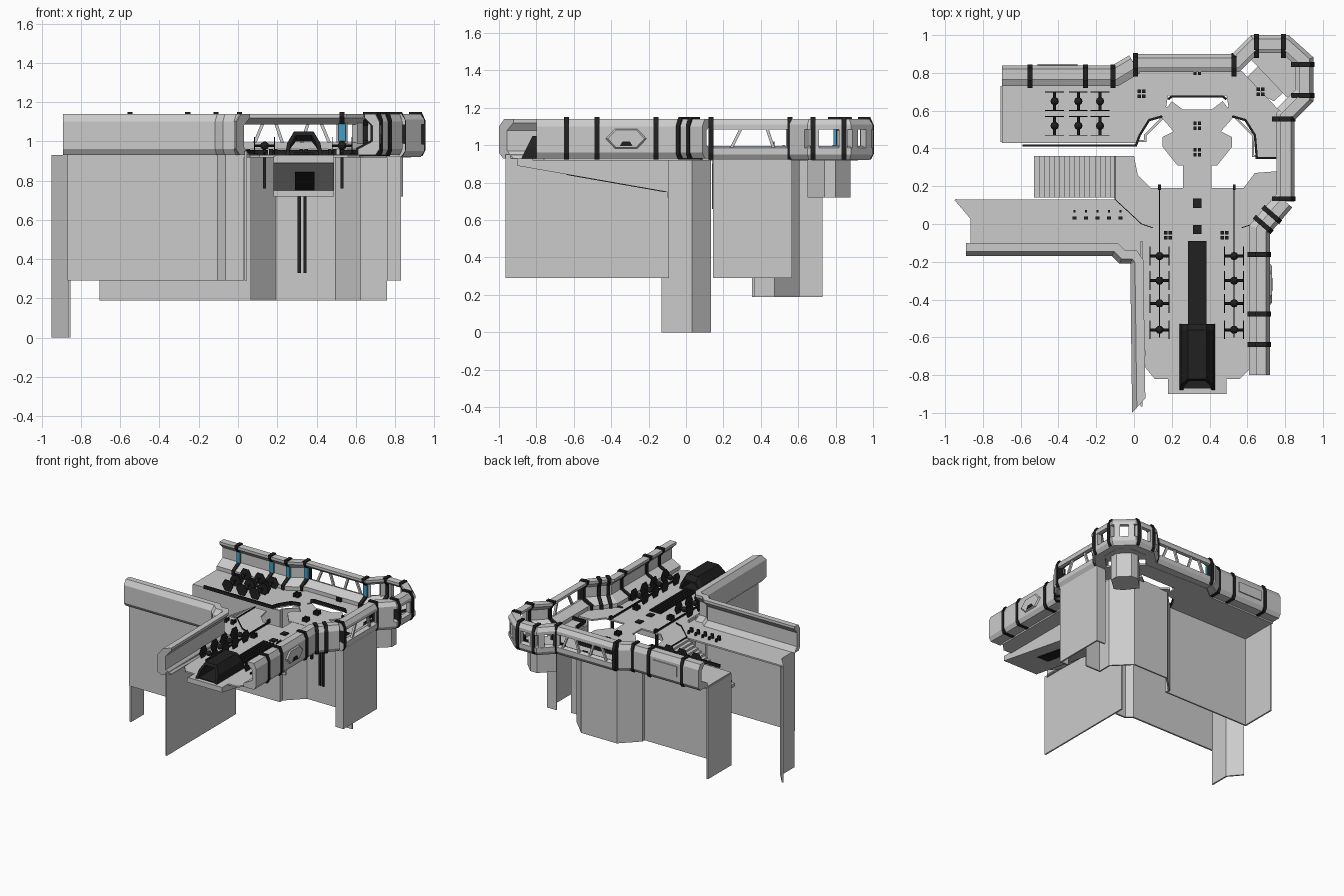
import bpy, bmesh, math
from mathutils import Vector, Matrix

if "Cube" in bpy.data.objects:
    bpy.data.objects.remove(bpy.data.objects["Cube"])

def mat(name, c):
    m = bpy.data.materials.new(name)
    m.diffuse_color = (*c, 1)
    m.use_nodes = True
    m.node_tree.nodes["Principled BSDF"].inputs["Base Color"].default_value = m.diffuse_color
    return m
BLACK = mat("black", (0.015, 0.015, 0.015))
BLUE = mat("blue", (0.05, 0.35, 0.55))

def finish(name, bm, m=None):
    bmesh.ops.recalc_face_normals(bm, faces=bm.faces[:])
    me = bpy.data.meshes.new(name)
    bm.to_mesh(me)
    bm.free()
    if m:
        me.materials.append(m)
    ob = bpy.data.objects.new(name, me)
    bpy.context.collection.objects.link(ob)
    return ob

def loft(name, rings, m=None):
    bm = bmesh.new()
    R = [[bm.verts.new(p) for p in r] for r in rings]
    n = len(R[0])
    for a, b in zip(R, R[1:]):
        for i in range(n):
            bm.faces.new((a[i], a[(i + 1) % n], b[(i + 1) % n], b[i]))
    bm.faces.new(R[0])
    bm.faces.new(R[-1])
    return finish(name, bm, m)

def prism(name, pts, z0, z1, m=None):
    return loft(name, [[(x, y, z) for x, y in pts] for z in (z0, z1)], m)

def box(name, x0, x1, y0, y1, z0, z1, m=None):
    return prism(name, [(x0, y0), (x1, y0), (x1, y1), (x0, y1)], z0, z1, m)

def sweep(name, path, prof, m=None):
    """Mitred sweep; the profile is (outward offset, z), outward = right of travel."""
    P = [Vector(p) for p in path]
    dirs = [(b - a).normalized() for a, b in zip(P, P[1:])]
    nrm = [Vector((d.y, -d.x)) for d in dirs]
    rings = []
    for i, p in enumerate(P):
        a, b = nrm[max(i - 1, 0)], nrm[min(i, len(nrm) - 1)]
        k = (a + b) / (1 + a.dot(b))
        rings.append([(p.x + k.x * u, p.y + k.y * u, z) for u, z in prof])
    return loft(name, rings, m)

def rect(u0, u1, z0, z1):
    return [(u0, z0), (u1, z0), (u1, z1), (u0, z1)]

def beam(name, p, q, w, m=None):
    p, q = Vector(p), Vector(q)
    bm = bmesh.new()
    M = Matrix.Translation((p + q) / 2) @ (q - p).to_track_quat('Z', 'Y').to_matrix().to_4x4()
    bmesh.ops.create_cube(bm, size=1, matrix=M @ Matrix.Diagonal((w, w, (q - p).length, 1)))
    return finish(name, bm, m)

# decks
prism("front_deck", [(-.1, .36), (0, .36), (.02, .26), (.09, .19), (.26, .19), (.26, .31), (.41, .31), (.41, .19),
      (.58, .19), (.64, .27), (.77, .28), (.77, .16), (.64, .02), (.62, -.02), (.62, -.76), (.56, -.82), (.49, -.82),
      (.49, -.9), (.19, -.9), (.19, -.82), (.11, -.82), (.06, -.76), (.04, -.18), (-.1, -.13)], .918, .93)
prism("walkway_deck", [(-.95, .13), (-.1, .13), (-.1, -.13), (-.86, -.13), (-.86, .03)], .918, .93)
prism("rear_deck", [(-.7, .43), (.01, .43), (.03, .47), (.08, .55), (.2, .58), (.17, .62), (.18, .68), (.49, .68),
      (.5, .62), (.47, .58), (.59, .55), (.64, .47), (.65, .35), (.77, .35), (.77, .6), (.57, .81), (.1, .83),
      (0, .83), (-.1, .75), (-.7, .75)], .918, .93)
prism("centre_platform", [(.15, .41), (.23, .31), (.44, .31), (.52, .41), (.52, .46), (.46, .49), (.53, .57), (.47, .65),
      (.41, .605), (.26, .605), (.2, .65), (.14, .57), (.21, .49), (.15, .46)], .918, .932)
prism("corner_floor", [(.62, .87), (.66, .92), (.8, .92), (.88, .84), (.88, .7), (.81, .67)], .918, .93)

# stairs
n, prof = 16, []
for i in range(n):
    x, z = -.1 - .43 * i / n, .93 - .26 * i / n
    prof += [(x, z), (x - .43 / n, z)]
prof += [(-.53, .66), (-.1, .9)]
loft("stairs", [[(x, y, z) for x, z in prof] for y in (.14, .36)])

# thin hull walls below the decks
sweep("rear_hull", [(-.7, .73), (-.7, .44), (.06, .44), (.06, .47), (.19, .6), (.5, .6), (.63, .47), (.63, .36), (.76, .36)],
      rect(-.006, .006, .19, .92))
sweep("right_hull", [(.76, .15), (.825, .15), (.825, .56), (.75, .56)], rect(-.006, .006, .29, .95))
sweep("end_hull", [(-.945, .13), (-.86, .03), (-.86, -.13)], rect(-.006, .006, 0, .93))
for x in (.312, .342):
    box("hull_slot", x - .008, x + .008, .584, .596, .33, .72, BLACK)
prism("corner_pod", [(.6, .78), (.7, .88), (.76, .88), (.84, .8), (.84, .74), (.74, .65), (.68, .68)], .72, .92)

# left parapet with a slanted end, and its skirt
lp = [(-.89, -.13), (-.1, -.13), (-.06, -.17), (0, -.17), (.02, -.2), (.03, -.97)]
par = sweep("left_parapet", lp, [(-.03, .93), (.02, .93), (.04, .96), (.04, 1.1), (.015, 1.14), (-.03, 1.14), (-.03, 1.12), (0, 1.08), (0, .97)])
for v in par.data.vertices:
    if v.co.y < -.9:
        v.co.y = -1 + (v.co.x + .01) * 1.1
sweep("left_skirt", [(-.868, -.13), (-.1, -.13), (-.06, -.17), (.03, -.17)], rect(-.006, .008, .29, .95))
sweep("hangar_skirt", [(.04, -.09), (.04, -.965)], rect(-.006, .006, .29, .95))

# outer gallery: solid stretches and window stretches
gp = [(.67, -.8), (.67, -.03), (.8, .12), (.8, .57), (.9, .67), (.9, .86), (.8, .95), (.64, .95), (.54, .85), (0, .85), (-.1, .79), (-.7, .79)]
shell = [(-.06, .93), (.03, .93), (.05, .96), (.05, 1.1), (.03, 1.14), (-.025, 1.14), (-.025, 1.12), (.015, 1.08), (.015, 1), (-.06, .96)]
sweep("right_gallery", gp[:3], shell)
sweep("left_gallery", gp[9:], shell)
sweep("corner_panel", gp[3:5], shell)
sweep("gallery_sill", gp[2:10], [(-.045, .92), (.03, .92), (.05, .95), (.05, .985), (.02, .995), (-.045, .96)])
sweep("gallery_top", gp[2:10], [(.05, 1.085), (.05, 1.11), (.03, 1.14), (-.025, 1.14), (-.025, 1.12), (.02, 1.085)])

def along(seg, t):
    a, b = Vector(gp[seg]), Vector(gp[seg + 1])
    return a.lerp(b, t), (b - a).normalized()

# window struts and posts
for axis, lo, hi in ((1, .24, .3), (1, .47, .43), (0, .08, .13), (0, .23, .19), (0, .32, .36), (0, .47, .42)):
    pt = lambda c, z: (.835, c, z) if axis else (c, .885, z)
    beam("window_strut", pt(lo, .98), pt(hi, 1.1), .016)
for seg in (4, 5, 6, 7):
    for t in (.1, .9):
        p, d = along(seg, t)
        h = d * .022
        sweep("window_post", [p - h, p + h], rect(.01, .048, .97, 1.1))

# black ribs wrapping the gallery, with lit strips
ribprof = [(-.07, .925), (.04, .925), (.055, .955), (.055, 1.105), (.035, 1.15), (-.03, 1.15), (-.03, 1.125), (.005, 1.08), (.005, 1.005), (-.07, .965)]
for seg, t in ((0, .21), (0, .42), (0, .83), (1, .15), (1, .5), (2, .03), (2, .97), (4, .05), (4, .92), (6, .06), (6, .94),
               (8, .02), (8, .985), (10, .02), (10, .26), (10, .75)):
    p, d = along(seg, t)
    h = d * .013
    sweep("gallery_rib", [p - h, p + h], ribprof, BLACK)
    if seg >= 8:
        sweep("rib_light", [p - d * .017, p + d * .017], rect(-.002, .012, 1.0, 1.09), BLUE)
box("rear_vent", -.51, -.3, .835, .848, 1.0, 1.08)

# hexagonal hatch on the right wall
hx = lambda r, x: [(x, -.32 + r * .115 * c, 1.035 + r * .055 * s) for c, s in ((-1, 0), (-.55, 1), (.55, 1), (1, 0), (.55, -1), (-.55, -1))]
loft("side_hatch_frame", [hx(1, .715), hx(.85, .73)])
loft("side_hatch_window", [[(x, -.32 + a, z) for a, z in ((-.035, .995), (.035, .995), (.02, 1.02), (-.02, 1.02))] for x in (.72, .734)], BLACK)

# hangar keel with sloping underside
loft("hangar_keel", [[(x, y, z) for y, z in ((-.9, .925), (-.9, .89), (-.1, .75), (-.1, .72), (-.09, .72), (-.09, .925))] for x in (.18, .49)])
slope = lambda y: .887 - .175 * (y + .9)
loft("keel_hatch", [[(x, y, slope(y) + o) for y, o in ((-.64, 0), (-.11, 0), (-.11, .01), (-.64, .01))] for x in (.29, .39)], BLACK)

# launch tunnel: arched hood, track and floor plates
def arch(y, s):
    o = [(-.095, 0), (-.085, .06), (-.05, .12), (.05, .12), (.085, .06), (.095, 0)]
    i = [(.075, 0), (.067, .05), (.04, .1), (-.04, .1), (-.067, .05), (-.075, 0)]
    return [(.335 + x, y + (.06 * z / .12 if y < -.7 else 0), .93 + z * s) for x, z in o + i]
loft("launch_hood", [arch(-.88, 1), arch(-.56, 1), arch(-.53, .7)], BLACK)
box("launch_floor", .25, .42, -.87, -.53, .928, .936, BLACK)
box("launch_track", .287, .385, -.54, -.09, .93, .938, BLACK)
for k in range(4):
    box("launch_rail", .289 + .025 * k, .305 + .025 * k, -.54, -.09, .93, .945, BLACK)
for y in (-.03, .11):
    box("floor_plate", .312, .358, y - .024, y + .024, .93, .938, BLACK)

# hangar racks
for x in (.135, .53):
    box("hangar_rail", x - .003, x + .003, -.6, .2, .93, .945, BLACK)
    box("rail_post", x - .008, x + .008, .165, .185, .76, .93, BLACK)
    box("rail_end", x - .007, x + .007, .18, .21, .93, .96, BLACK)

# parked craft: ball, axle and two hexagonal panels
bm = bmesh.new()
bmesh.ops.create_icosphere(bm, subdivisions=2, radius=.022)
RY = Matrix.Rotation(math.pi / 2, 4, 'Y')
bmesh.ops.create_cone(bm, cap_ends=True, segments=6, radius1=.008, radius2=.008, depth=.1, matrix=RY)
for s in (-.05, .05):
    bmesh.ops.create_cone(bm, cap_ends=True, segments=6, radius1=.05, radius2=.05, depth=.005, matrix=Matrix.Translation((s, 0, 0)) @ RY)
craft = finish("parked_craft", bm, BLACK)
spots = [(x, y, 0) for x in (.135, .53) for y in (-.17, -.3, -.42, -.56)]
spots += [(x, y, math.pi / 2) for x in (-.42, -.295, -.18) for y in (.52, .65)]
for i, (x, y, r) in enumerate(spots):
    ob = craft if i == 0 else craft.copy()
    if i:
        bpy.context.collection.objects.link(ob)
    ob.location, ob.rotation_euler = (x, y, .978), (0, 0, r)

# railings round the well
R = rect(-.006, .006, .93, .955)
sweep("left_railing", [(-.59, .415), (.01, .415), (.03, .47), (.08, .55), (.15, .57)], R, BLACK)
sweep("right_railing", [(.76, .35), (.65, .35), (.64, .47), (.59, .55), (.52, .57)], R, BLACK)
sweep("rear_railing", [(.18, .66), (.2, .675), (.47, .675), (.49, .66)], R, BLACK)
sweep("front_railing_left", [(-.1, .36), (-.1, .13), (.04, 0), (.1, -.02)], rect(-.002, .002, .93, .94), BLACK)
sweep("front_railing_right", [(.57, -.02), (.63, 0)], rect(-.002, .002, .93, .94), BLACK)

# consoles and deck stations
for i in range(5):
    x = -.315 + .061 * i
    box("console", x - .011, x + .011, .025, .04, .93, .965, BLACK)
    box("console_seat", x - .006, x + .006, .06, .074, .93, .955, BLACK)
for x, y in ((.04, .69), (.335, .81), (.335, .52), (.335, .38), (.67, .7), (.18, -.06), (.48, -.06)):
    for dx in (-.012, .012):
        for dy in (-.013, .013):
            box("deck_station", x + dx - .009, x + dx + .009, y + dy - .009, y + dy + .009, .93, .96, BLACK)
